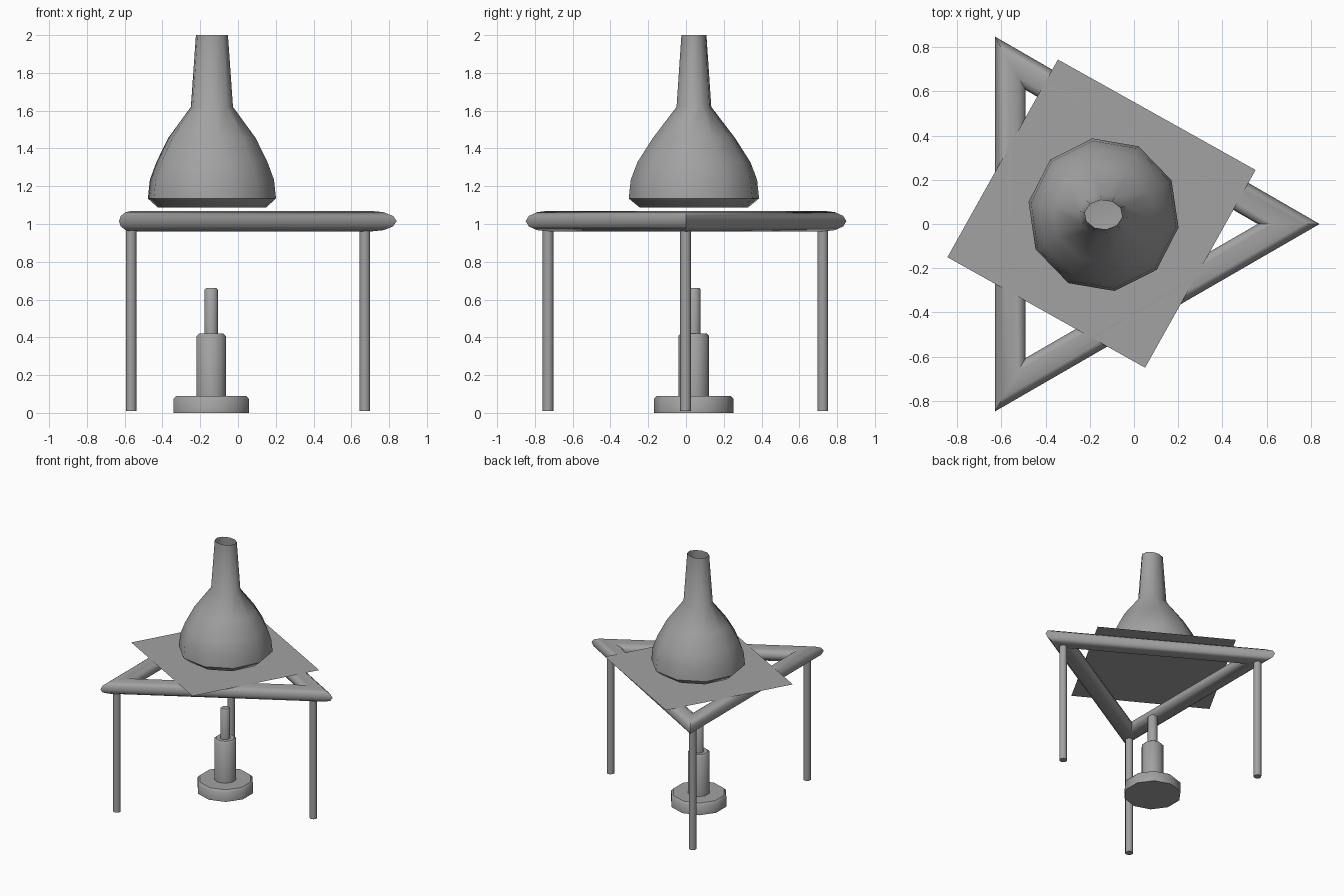
import bpy, bmesh
from math import sin, cos, pi, radians

cube = bpy.data.objects.get("Cube")
if cube:
    bpy.data.objects.remove(cube, do_unlink=True)

grey = bpy.data.materials.new("plain grey")
grey.use_nodes = True
colour = (0.36, 0.36, 0.36, 1)
grey.diffuse_color = colour
grey.node_tree.nodes["Principled BSDF"].inputs["Base Color"].default_value = colour


def finish(name, bm, location, angle=45):
    bmesh.ops.recalc_face_normals(bm, faces=bm.faces)
    mesh = bpy.data.meshes.new(name)
    bm.to_mesh(mesh)
    bm.free()
    mesh.materials.append(grey)
    obj = bpy.data.objects.new(name, mesh)
    obj.location = location
    bpy.context.collection.objects.link(obj)
    bpy.ops.object.select_all(action="DESELECT")
    bpy.context.view_layer.objects.active = obj
    obj.select_set(True)
    bpy.ops.object.shade_smooth_by_angle(angle=radians(angle))
    return obj


def lathe(name, profile, location, turn=18, sides=10, open_top=False):
    """Stack rings given as (x radius, y radius, height) and skin them."""
    bm = bmesh.new()
    rings = []
    for rx, ry, z in profile:
        angles = [radians(turn) + 2 * pi * i / sides for i in range(sides)]
        rings.append([bm.verts.new((rx * cos(a), ry * sin(a), z)) for a in angles])
    for low, high in zip(rings, rings[1:]):
        for i in range(sides):
            j = (i + 1) % sides
            bm.faces.new((low[i], low[j], high[j], high[i]))
    bm.faces.new(rings[0][::-1])
    if not open_top:
        bm.faces.new(rings[-1])
    return finish(name, bm, location)


def bevelled_cylinder(name, radius, bottom, top, location, bevel):
    profile = [(radius, radius, bottom), (radius, radius, top - bevel),
               (radius - bevel, radius - bevel, top)]
    return lathe(name, profile, location)


# Triangular tripod ring: a three-cornered torus, slightly flattened
bm = bmesh.new()
corners, sides = 3, 12
loops = []
for c in range(corners):
    a = 2 * pi * c / corners
    loop = []
    for s in range(sides):
        t = 2 * pi * s / sides
        r = 0.84 + 0.14 * cos(t)
        loop.append(bm.verts.new((r * cos(a), r * sin(a), 0.055 * sin(t))))
    loops.append(loop)
for c in range(corners):
    a, b = loops[c], loops[(c + 1) % corners]
    for s in range(sides):
        n = (s + 1) % sides
        bm.faces.new((a[s], b[s], b[n], a[n]))
finish("tripod_ring", bm, (-0.14, 0, 1.015))

# Tripod legs
legs = {"front_leg": (-0.566, -0.73), "back_leg": (-0.566, 0.724), "left_leg": (0.672, -0.002)}
for name, (x, y) in legs.items():
    lathe(name, [(0.029, 0.029, 0.01), (0.029, 0.029, 1.0)], (x, y, 0))

# Flat gauze sheet resting on the ring
bm = bmesh.new()
bmesh.ops.create_grid(bm, x_segments=1, y_segments=1, size=0.5125)
gauze = finish("gauze_sheet", bm, (-0.147, 0.047, 1.069))
gauze.rotation_euler.z = radians(-29.2)

# Flask with rounded body and open oval neck
flask_profile = [
    (0.29, 0.29, 1.087), (0.344, 0.349, 1.135), (0.333, 0.338, 1.235),
    (0.298, 0.302, 1.328), (0.235, 0.22, 1.455),
    (0.113, 0.093, 1.62), (0.086, 0.067, 2.0),
]
lathe("flask", flask_profile, (-0.138, 0.042, 0), turn=26.5, open_top=True)

# Burner: foot, barrel and nozzle
spot = (-0.142, 0.041, 0)
bevelled_cylinder("burner_base", 0.21, 0, 0.09, spot, 0.016)
bevelled_cylinder("burner_barrel", 0.082, 0.08, 0.42, spot, 0.014)
bevelled_cylinder("burner_nozzle", 0.037, 0.41, 0.66, spot, 0.008)
